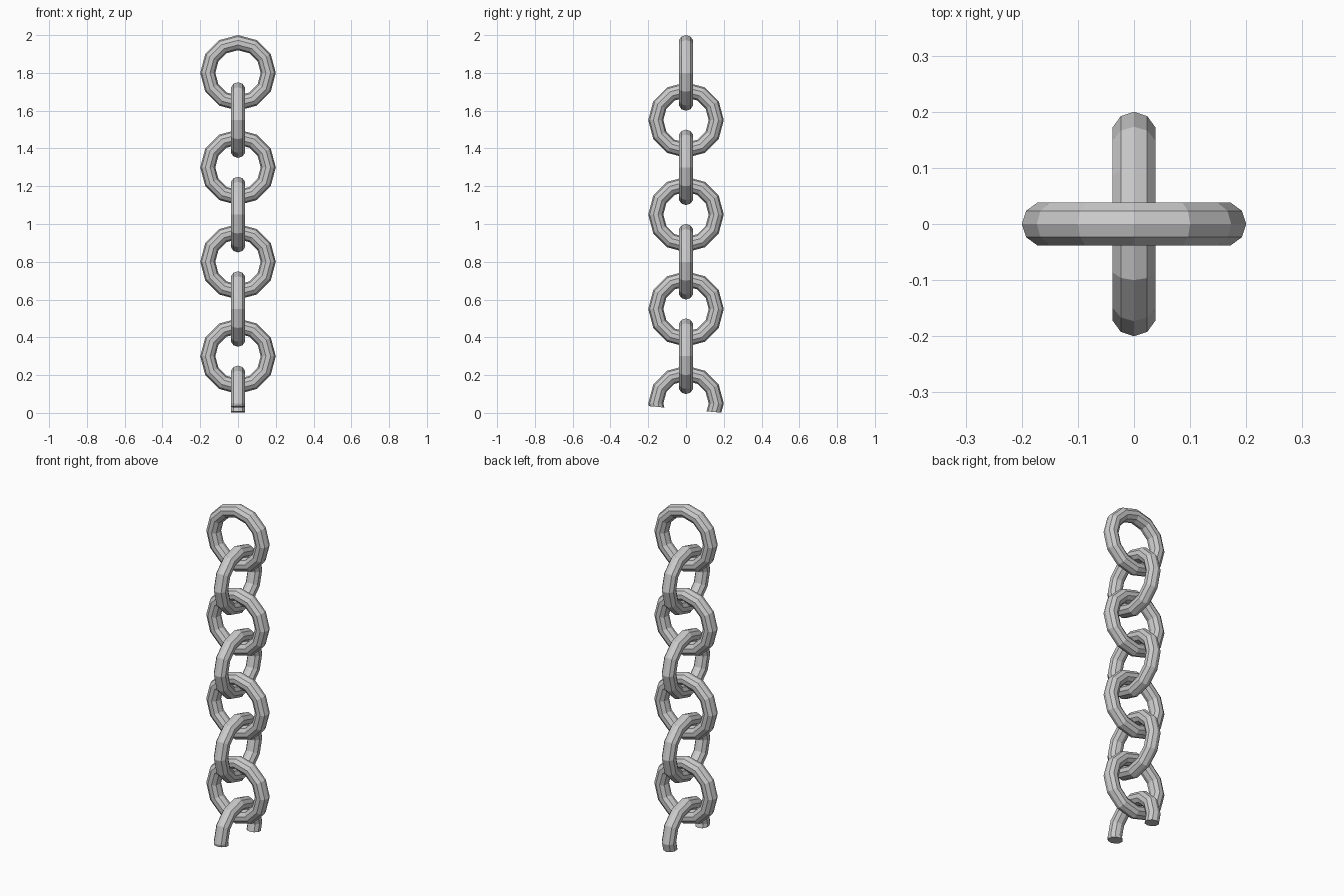
import bpy, bmesh
from math import pi

if "Cube" in bpy.data.objects:
    bpy.data.objects.remove(bpy.data.objects["Cube"])

MAJOR, MINOR = 0.16, 0.04
SPACING = 0.25


def add_link(index):
    """One low-poly ring; every second one is turned a quarter turn."""
    z = 1.8 - SPACING * index
    rot = (pi / 2, 0, 0) if index % 2 == 0 else (0, pi / 2, 0)
    bpy.ops.mesh.primitive_torus_add(
        major_segments=12, minor_segments=10,
        major_radius=MAJOR, minor_radius=MINOR,
        location=(0, 0, z), rotation=rot)
    link = bpy.context.object
    link.name = f"chain_link_{index + 1}"
    bpy.ops.object.transform_apply(location=True, rotation=True, scale=True)
    return link


# Chain of interlocked links, top to bottom
links = [add_link(i) for i in range(8)]

# Broken bottom link: lower half cut off at a slight slant, ends capped
broken = links[-1]
broken.name = "broken_link"
bm = bmesh.new()
bm.from_mesh(broken.data)
cut = bmesh.ops.bisect_plane(
    bm, geom=bm.verts[:] + bm.edges[:] + bm.faces[:],
    plane_co=(0, 0, 0.018), plane_no=(0, 0.09, 1), clear_inner=True)
rim = [e for e in bm.edges if e.is_boundary]
bmesh.ops.holes_fill(bm, edges=rim, sides=0)
bmesh.ops.recalc_face_normals(bm, faces=bm.faces[:])
bm.to_mesh(broken.data)
bm.free()
